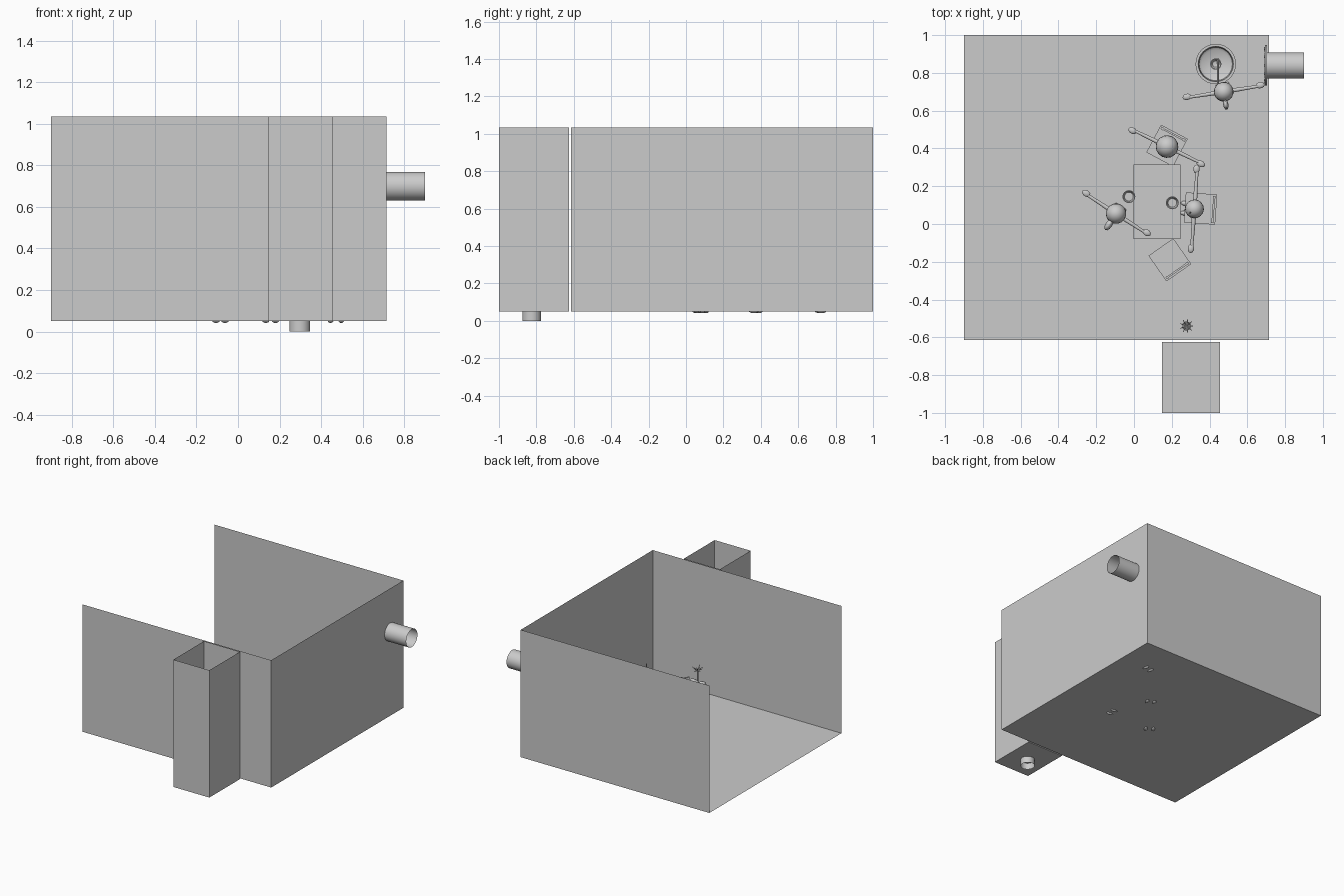
import bpy, bmesh, math
from mathutils import Matrix, Vector

if "Cube" in bpy.data.objects:
    bpy.data.objects.remove(bpy.data.objects["Cube"])

grey = bpy.data.materials.new("light_grey")
grey.diffuse_color = (0.6, 0.6, 0.6, 1)
grey.use_nodes = True
grey.node_tree.nodes["Principled BSDF"].inputs["Base Color"].default_value = grey.diffuse_color
FLOOR = 0.05


def finish(name, bm, M=Matrix(), smooth=False):
    me = bpy.data.meshes.new(name)
    bm.to_mesh(me)
    bm.free()
    me.transform(M)
    me.materials.append(grey)
    ob = bpy.data.objects.new(name, me)
    bpy.context.collection.objects.link(ob)
    if smooth:
        bpy.ops.object.select_all(action='DESELECT')
        bpy.context.view_layer.objects.active = ob
        ob.select_set(True)
        bpy.ops.object.shade_smooth_by_angle(angle=math.radians(40))
    return ob


def box(name, lo, hi, M=Matrix()):
    bm = bmesh.new()
    lo, hi = Vector(lo), Vector(hi)
    bmesh.ops.create_cube(bm, size=1, matrix=Matrix.Translation((lo + hi) / 2)
                          @ Matrix.Diagonal((*(hi - lo), 1)))
    return finish(name, bm, M)


def tube(name, a, b, r1, r2=None, M=Matrix(), seg=16, caps=True):
    a, b = Vector(a), Vector(b)
    bm = bmesh.new()
    T = Matrix.Translation((a + b) / 2) @ (b - a).to_track_quat('Z', 'Y').to_matrix().to_4x4()
    bmesh.ops.create_cone(bm, cap_ends=caps, segments=seg, radius1=r1,
                          radius2=r1 if r2 is None else r2, depth=(b - a).length, matrix=T)
    return finish(name, bm, M, True)


def ball(name, c, size, M=Matrix(), u=16, v=10):
    bm = bmesh.new()
    bmesh.ops.create_uvsphere(bm, u_segments=u, v_segments=v, radius=1,
                              matrix=Matrix.Translation(c) @ Matrix.Diagonal((*size, 1)))
    return finish(name, bm, M, True)


def lathe(name, profile, M, seg=32):
    bm = bmesh.new()
    vs = [bm.verts.new((r, 0, z)) for r, z in profile]
    es = [bm.edges.new(p) for p in zip(vs, vs[1:])]
    bmesh.ops.spin(bm, geom=vs + es, axis=(0, 0, 1), cent=(0, 0, 0),
                   angle=math.tau, steps=seg, use_merge=True)
    bmesh.ops.remove_doubles(bm, verts=bm.verts, dist=1e-5)
    bmesh.ops.recalc_face_normals(bm, faces=bm.faces)
    return finish(name, bm, M, True)


def shell(name, lo, hi, drop):
    """Thin open box: removes the faces pointing along the given directions."""
    bm = bmesh.new()
    lo, hi = Vector(lo), Vector(hi)
    bmesh.ops.create_cube(bm, size=1, matrix=Matrix.Translation((lo + hi) / 2)
                          @ Matrix.Diagonal((*(hi - lo), 1)))
    bm.normal_update()
    gone = [f for f in bm.faces if any(f.normal.dot(Vector(d)) > .9 for d in drop)]
    bmesh.ops.delete(bm, geom=gone, context='FACES')
    return finish(name, bm)


def place(x, y, deg=0):
    return Matrix.Translation((x, y, FLOOR)) @ Matrix.Rotation(math.radians(deg), 4, 'Z')


# room, open at the top and left, and the narrow shaft in front of it
shell("room", (-.9, -.615, FLOOR), (.715, 1, 1.035), [(0, 0, 1), (-1, 0, 0)])
shell("shaft", (.147, -1, FLOOR), (.455, -.625, 1.035), [(0, 0, 1)])
tube("drain_pipe", (.298, -.825, 0), (.298, -.825, .052), .05, seg=32, caps=False)
tube("vent_pipe", (.69, .84, .7), (.9, .84, .7), .069, seg=32, caps=False)

# bolted ring where the vent meets the wall
V = Matrix.Translation((.705, .84, .7)) @ Matrix.Rotation(-math.pi / 2, 4, 'Y')
lathe("vent_flange", [(.069, 0), (.108, 0), (.108, .012), (.069, .012), (.069, 0)], V)
for i in range(12):
    a = i * math.tau / 12
    p = (.09 * math.cos(a), .09 * math.sin(a))
    tube("flange_bolt", (*p, .01), (*p, .018), .006, M=V, seg=6)

# table and cups
T = place(.122, .118)
box("table_top", (-.125, -.197, .185), (.125, .197, .2), T)
for sx in (-1, 1):
    for sy in (-1, 1):
        box("table_leg", (sx * .11 - .009, sy * .18 - .009, 0), (sx * .11 + .009, sy * .18 + .009, .186), T)
for x, y in ((-.027, .145), (.203, .112)):
    lathe("cup", [(0, .2), (.026, .2), (.034, .225), (.03, .225), (.023, .205), (0, .205)], place(x, y), 24)


# chairs: local +x is the back
def chair(x, y, deg):
    M = place(x, y, deg)
    box("chair_seat", (-.083, -.08, .125), (.083, .08, .137), M)
    for sy in (-1, 1):
        c = sy * .065
        box("chair_front_leg", (-.075, c - .007, 0), (-.061, c + .007, .126), M)
        box("chair_back_post", (.061, c - .007, 0), (.075, c + .007, .275), M)
    for z in (.17, .21, .25):
        box("chair_back_rail", (.063, -.07, z), (.073, .07, z + .02), M)


chair(.352, .082, -4)
chair(.175, .415, 62)
chair(.19, -.19, -55)


# figures with outstretched arms: local +x is forward
def figure(x, y, deg, head=.05, span=.2, hair=None, foot=.02):
    M = place(x, y, deg)
    ball("head", (0, 0, .4), (head, head, head * 1.1), M)
    tube("neck", (0, 0, .31), (0, 0, .36), .013, M=M, seg=10)
    tube("torso", (0, 0, .17), (0, 0, .325), .032, .036, M, 12)
    ball("hips", (0, 0, .175), (.034, .042, .03), M, 12, 8)
    for s in (-1, 1):
        tube("arm", (0, s * .03, .305), (0, s * (span - .03), .3), .012, .008, M, 10)
        ball("hand", (.004, s * (span - .014), .3), (.017, .024, .009), M, 10, 6)
        tube("leg", (foot * .5, s * .024, .005), (0, s * .022, .175), .013, .018, M, 10)
        ball("foot", (foot, s * .026, .004), (.03, .014, .013), M, 10, 6)
    if hair:
        ball("hair_bun", (-head - .015, 0, .4), hair, M, 12, 8)


figure(-.095, .055, 57, .054, .205, (.035, .018, .03))
figure(.175, .41, -116, .06, .215, foot=.04)
figure(.32, .08, 176, .05, .225, foot=.045)
figure(.475, .7, 99, .052, .21, (.03, .014, .04))
tube("hair_tuft", (.297, .06, .49), (.297, .06, .53), .005, .002, seg=6)

# cooking pot with a ladle under the vent
P = place(.433, .847)
lathe("pot", [(0, 0), (.095, 0), (.1, .19), (.107, .195), (.107, .205), (.093, .205),
              (.088, .17), (.075, .16), (0, .16)], P)
lathe("ladle_bowl", [(0, .165), (.02, .17), (.03, .19), (.026, .19), (.017, .176), (0, .172)], P, 16)
tube("ladle_handle", (.012, .025, .18), (.012, -.11, .3), .005, M=P, seg=8)

# small plant by the front wall
L = place(.278, -.54)
lathe("plant_pot", [(0, 0), (.018, 0), (.024, .04), (.02, .04), (.018, .033), (0, .033)], L, 16)
tube("plant_stem", (0, 0, .03), (0, 0, .205), .004, M=L, seg=8)
for i in range(9):
    a = i * math.tau / 9
    d = Vector((math.cos(a), math.sin(a), 0))
    up = .03 if i % 2 else .005
    tube("plant_leaf", (0, 0, .2), d * .038 + Vector((0, 0, .2 + up)), .006, .001, L, 6)
